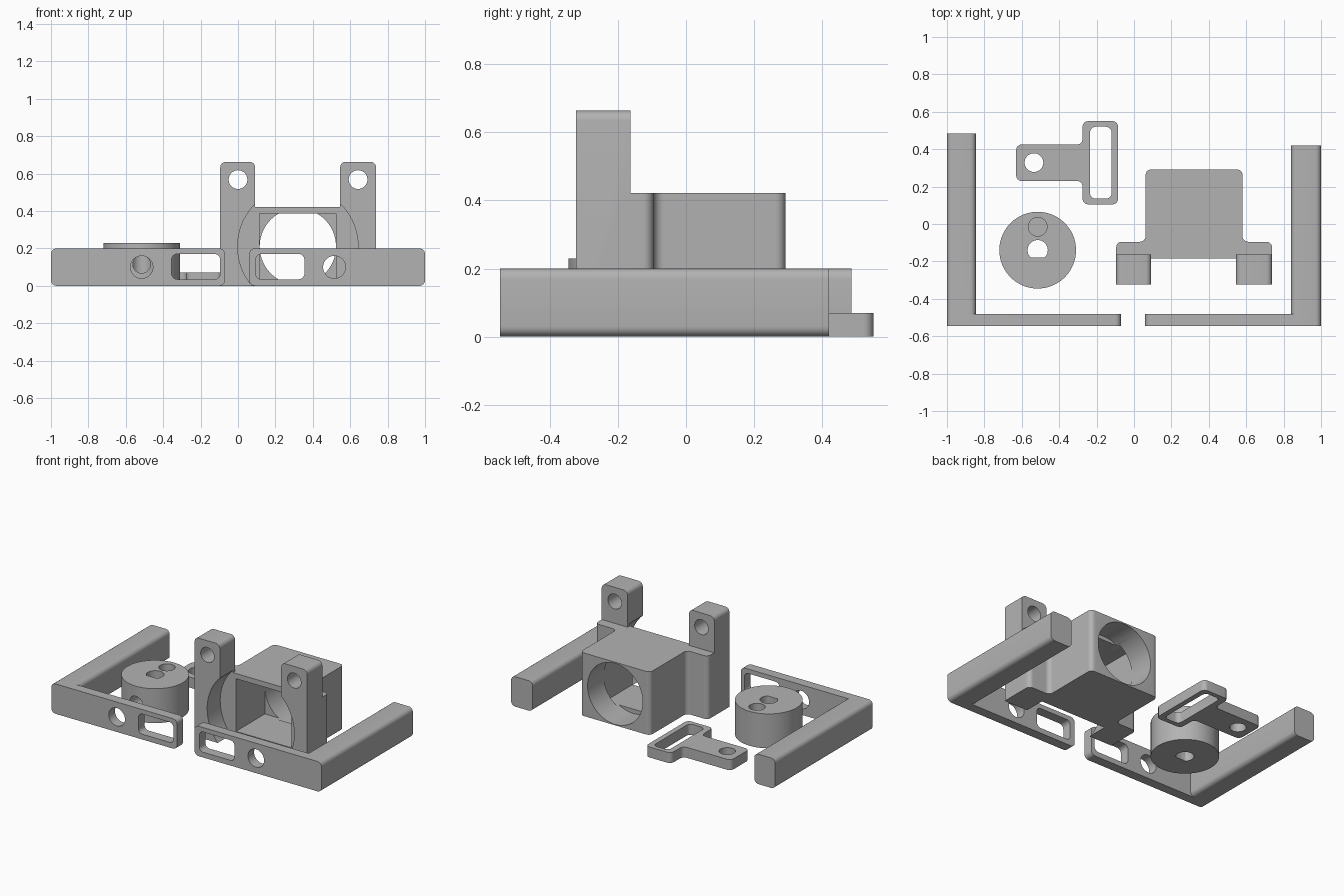
import bpy, bmesh, math
from mathutils import Vector

cube = bpy.data.objects.get("Cube")
if cube:
    bpy.data.objects.remove(cube, do_unlink=True)

grey = bpy.data.materials.new("plain grey")
grey.use_nodes = True
grey.diffuse_color = (0.45, 0.45, 0.45, 1)
grey.node_tree.nodes["Principled BSDF"].inputs["Base Color"].default_value = grey.diffuse_color


def rounded(corners, steps=6):
    """Outline from (x, y, radius) right-angled corners."""
    out = []
    for i, (x, y, r) in enumerate(corners):
        p = Vector((x, y))
        if r == 0:
            out.append(p)
            continue
        d1 = (Vector(corners[i - 1][:2]) - p).normalized()
        d2 = (Vector(corners[(i + 1) % len(corners)][:2]) - p).normalized()
        for k in range(steps + 1):
            t = k / steps * math.pi / 2
            out.append(p + r * (d1 + d2 - d2 * math.cos(t) - d1 * math.sin(t)))
    return out


def rect(x0, x1, y0, y1, r=0.0, r_top=None):
    rt = r if r_top is None else r_top
    return rounded([(x0, y0, r), (x1, y0, r), (x1, y1, rt), (x0, y1, rt)])


def circle(x, y, r, n=64):
    angles = [2 * math.pi * k / n for k in range(n)]
    return [Vector((x + r * math.cos(a), y + r * math.sin(a))) for a in angles]


def prism(name, outline, lo, hi, axis="Z"):
    """Extrude an outline along Z (outline in xy) or Y (outline in xz)."""
    bm = bmesh.new()
    rings = []
    for h in (lo, hi):
        rings.append([bm.verts.new((p.x, p.y, h) if axis == "Z" else (p.x, h, p.y))
                      for p in outline])
    bm.faces.new(rings[0])
    bm.faces.new(rings[1])
    n = len(outline)
    for i in range(n):
        j = (i + 1) % n
        bm.faces.new((rings[0][i], rings[0][j], rings[1][j], rings[1][i]))
    bmesh.ops.recalc_face_normals(bm, faces=bm.faces)
    mesh = bpy.data.meshes.new(name)
    bm.to_mesh(mesh)
    bm.free()
    mesh.materials.append(grey)
    obj = bpy.data.objects.new(name, mesh)
    bpy.context.collection.objects.link(obj)
    return obj


def combine(obj, others, operation):
    """Boolean the helpers into obj one at a time, then remove them."""
    for other in others:
        mod = obj.modifiers.new("join", "BOOLEAN")
        mod.operation, mod.object, mod.solver = operation, other, "EXACT"
        deps = bpy.context.evaluated_depsgraph_get()
        mesh = bpy.data.meshes.new_from_object(obj.evaluated_get(deps))
        obj.modifiers.clear()
        obj.data = mesh
        bpy.data.objects.remove(other, do_unlink=True)


def finish(obj):
    bpy.ops.object.select_all(action="DESELECT")
    obj.select_set(True)
    bpy.context.view_layer.objects.active = obj
    bpy.ops.object.shade_smooth_by_angle(angle=math.radians(30))


# L-shaped arms: thin slotted plate with a thick rounded bar
def arm(name, side, inner, bar_inner, slot, back):
    def span(a, b):
        return sorted((side * a, side * b))
    plate = prism(name, rect(*span(inner, 1), 0, 0.2, 0.03), -0.545, -0.48, "Y")
    bar = prism("bar", rect(*span(bar_inner, 1), 0, 0.2, 0.03), -0.545, back, "Y")
    combine(plate, [bar], "UNION")
    combine(plate, [
        prism("slot", rect(*span(*slot), 0.035, 0.17, 0.03), -0.6, -0.4, "Y"),
        prism("hole", circle(side * 0.515, 0.1, 0.06), -0.6, -0.4, "Y"),
    ], "DIFFERENCE")
    finish(plate)


arm("left_arm", 1, 0.06, 0.84, (0.095, 0.355), 0.42)
arm("right_arm", -1, 0.07, 0.845, (0.095, 0.355), 0.485)

# Crank wheel: D-shaped shaft hole, blind pin hole, radial screw hole
wheel = prism("crank_wheel", circle(-0.515, -0.14, 0.205, 96), 0, 0.23)
d_hole = [Vector((p.x, max(p.y, -0.18))) for p in circle(-0.515, -0.14, 0.054)]
d_hole = [p for i, p in enumerate(d_hole)
          if p.y > -0.18 or d_hole[i - 1].y > -0.18 or d_hole[(i + 1) % len(d_hole)].y > -0.18]
combine(wheel, [
    prism("shaft_hole", d_hole, -0.1, 0.3),
    prism("pin_hole", circle(-0.515, -0.015, 0.05), 0.1, 0.3),
    prism("screw_hole", circle(-0.515, 0.115, 0.047), -0.4, -0.15, "Y"),
], "DIFFERENCE")
finish(wheel)

# T-shaped slotted link
R = 0.03
link = prism("slotted_link", rounded([
    (-0.63, 0.23, R), (-0.275, 0.23, R), (-0.275, 0.105, R), (-0.085, 0.105, R),
    (-0.085, 0.55, R), (-0.275, 0.55, R), (-0.275, 0.425, R), (-0.63, 0.425, R)]), 0, 0.07)
combine(link, [
    prism("link_slot", rect(-0.235, -0.12, 0.135, 0.52, R), -0.1, 0.2),
    prism("link_hole", circle(-0.535, 0.328, 0.05), -0.1, 0.2),
], "DIFFERENCE")
finish(link)

# Motor housing: flanged block with two tall mounting posts
housing = prism("motor_housing", rounded([
    (-0.095, -0.185, 0), (0.738, -0.185, 0), (0.738, -0.095, R), (0.58, -0.095, R),
    (0.58, 0.292, R), (0.062, 0.292, R), (0.062, -0.095, R), (-0.095, -0.095, R)]), 0, 0.422)
combine(housing, [
    prism("post", rect(x0, x1, 0, 0.663, 0, R), -0.323, -0.163, "Y")
    for x0, x1 in ((-0.095, 0.092), (0.546, 0.738))], "UNION")
combine(housing, [
    prism("front_recess", circle(0.32, 0.21, 0.322, 96), -0.5, -0.185, "Y"),
    prism("cavity", rect(0.115, 0.525, 0.035, 0.387), -0.3, 0.12, "Y"),
    prism("rear_bore", circle(0.32, 0.21, 0.204, 96), 0.1, 0.4, "Y"),
    prism("post_hole", circle(0, 0.568, 0.05), -0.5, 0, "Y"),
    prism("post_hole", circle(0.642, 0.568, 0.05), -0.5, 0, "Y"),
], "DIFFERENCE")
finish(housing)
